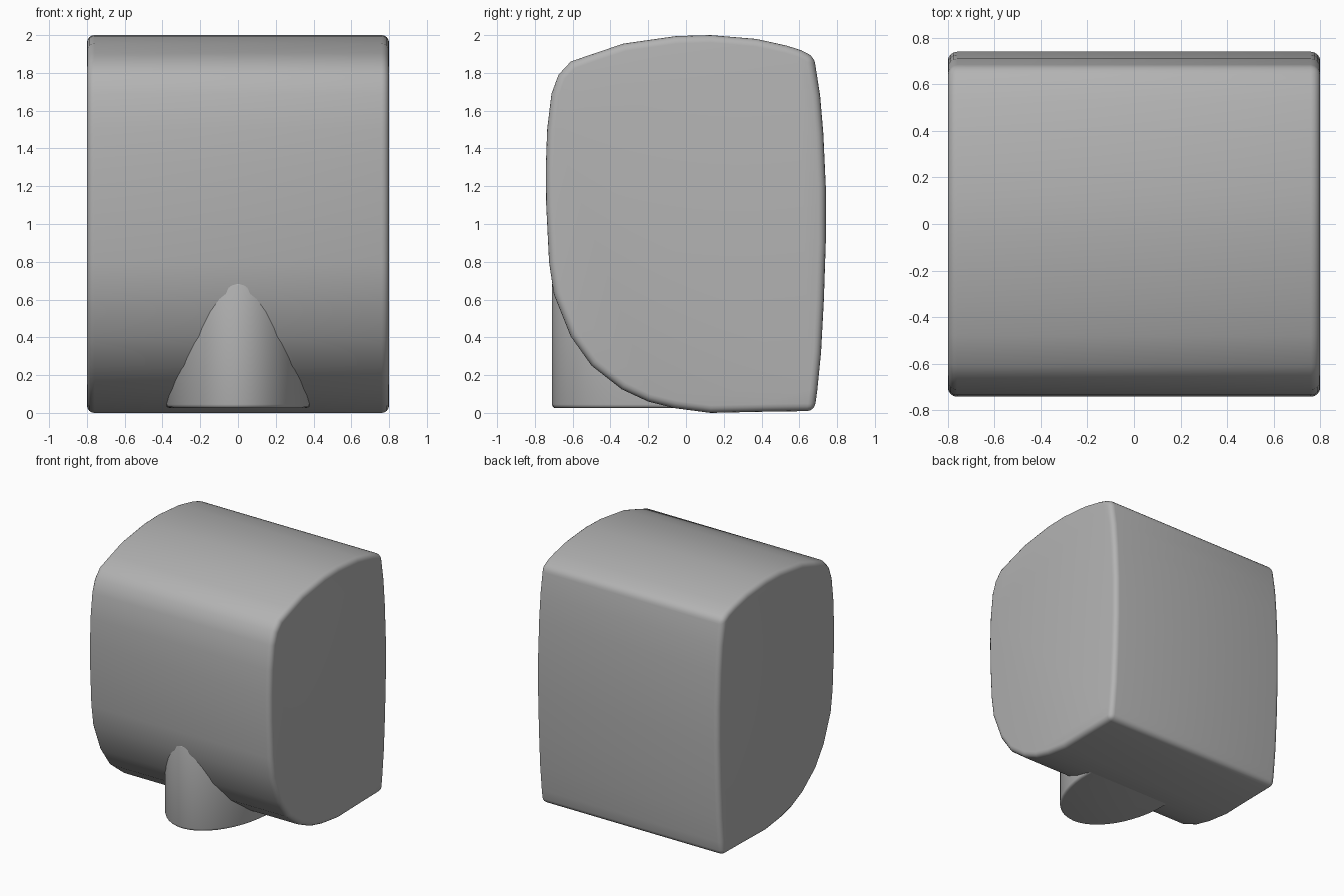
import bpy, bmesh

if "Cube" in bpy.data.objects:
    bpy.data.objects.remove(bpy.data.objects["Cube"])

grey = bpy.data.materials.new("mid_grey")
grey.diffuse_color = (0.45, 0.45, 0.45, 1)
grey.use_nodes = True
grey.node_tree.nodes["Principled BSDF"].inputs["Base Color"].default_value = grey.diffuse_color


def finish(bm, name, width, segments, limit):
    bmesh.ops.recalc_face_normals(bm, faces=bm.faces)
    mesh = bpy.data.meshes.new(name)
    bm.to_mesh(mesh)
    bm.free()
    mesh.materials.append(grey)
    ob = bpy.data.objects.new(name, mesh)
    bpy.context.collection.objects.link(ob)
    mod = ob.modifiers.new("rounded_edges", 'BEVEL')
    mod.width, mod.segments = width, segments
    mod.limit_method, mod.angle_limit = 'ANGLE', limit
    mod.use_clamp_overlap = False
    bpy.ops.object.select_all(action='DESELECT')
    bpy.context.view_layer.objects.active = ob
    ob.select_set(True)
    bpy.ops.object.modifier_apply(modifier=mod.name)
    bpy.ops.object.shade_smooth_by_angle(angle=0.8)
    return ob


# Housing: side profile (y, z) extruded across the width
profile = [(-0.61, 1.86), (-0.48, 1.905), (-0.33, 1.955), (-0.05, 1.995),
           (0.13, 2.0), (0.37, 1.98), (0.53, 1.945), (0.61, 1.92),
           (0.678, 1.885), (0.71, 1.68), (0.727, 1.48), (0.74, 1.2),
           (0.74, 0.9), (0.73, 0.6), (0.715, 0.32), (0.695, 0.12),
           (0.68, 0.01), (0.4, 0.006), (0.13, 0.0), (-0.06, 0.025),
           (-0.2, 0.06), (-0.34, 0.125), (-0.5, 0.25), (-0.61, 0.405),
           (-0.7, 0.63), (-0.725, 0.8), (-0.74, 1.1), (-0.742, 1.3),
           (-0.735, 1.5), (-0.712, 1.69), (-0.675, 1.79)]
bm = bmesh.new()
face = bm.faces.new([bm.verts.new((-0.8, y, z)) for y, z in profile])
ext = bmesh.ops.extrude_face_region(bm, geom=[face], use_keep_orig=True)
bmesh.ops.translate(bm, vec=(1.6, 0, 0),
                    verts=[v for v in ext["geom"] if isinstance(v, bmesh.types.BMVert)])
finish(bm, "housing", 0.04, 4, 0.68)

# Outlet nozzle: upright oval tube running up into the housing
bm = bmesh.new()
bmesh.ops.create_cone(bm, cap_ends=True, segments=48, radius1=1, radius2=1, depth=0.67)
bmesh.ops.scale(bm, vec=(0.38, 0.61, 1), verts=bm.verts)
bmesh.ops.translate(bm, vec=(0, -0.1, 0.36), verts=bm.verts)
finish(bm, "outlet_nozzle", 0.02, 3, 0.9)
